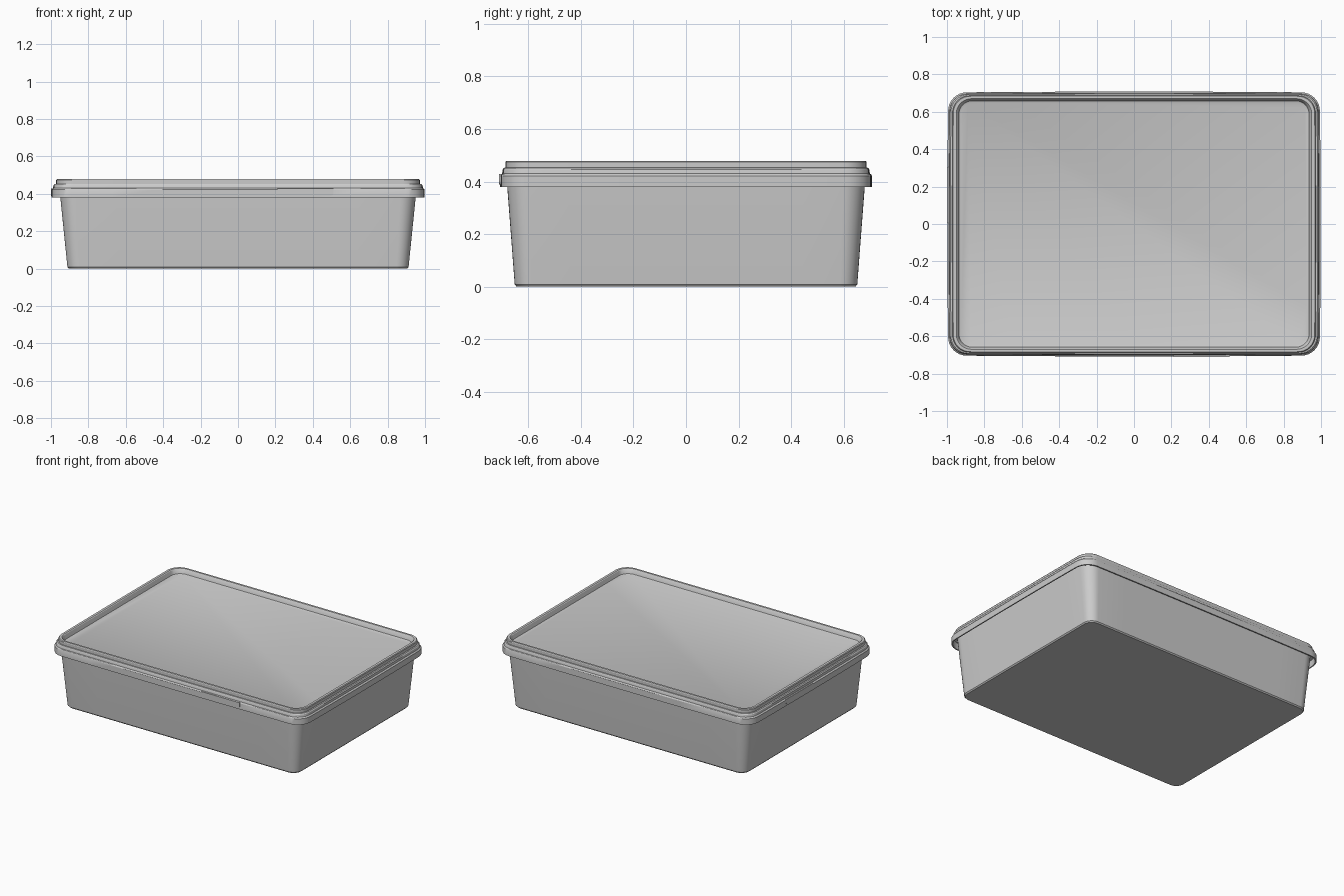
import bpy, bmesh, math

if "Cube" in bpy.data.objects:
    bpy.data.objects.remove(bpy.data.objects["Cube"])

grey = bpy.data.materials.new("light grey plastic")
grey.diffuse_color = (0.6, 0.6, 0.6, 1)
grey.use_nodes = True
grey.node_tree.nodes["Principled BSDF"].inputs["Base Color"].default_value = grey.diffuse_color

def rounded_rect(hx, hy, r, bow=0.0, seg=8, side=8):
    """Outline with rounded corners; bow pushes the middle of each side outward."""
    pts = []
    for k, (sx, sy) in enumerate([(1, 1), (-1, 1), (-1, -1), (1, -1)]):
        for i in range(seg + 1):
            a = math.pi / 2 * (k + i / seg)
            pts.append((sx * (hx - r) + r * math.cos(a), sy * (hy - r) + r * math.sin(a)))
        nx, ny = [(-1, 1), (-1, -1), (1, -1), (1, 1)][k]
        x0, y0 = pts[-1]
        a = math.pi / 2 * (k + 1)
        x1, y1 = nx * (hx - r) + r * math.cos(a), ny * (hy - r) + r * math.sin(a)
        for i in range(1, side):
            t = i / side
            b = bow * 4 * t * (1 - t)
            pts.append((x0 + (x1 - x0) * t + b * math.cos(a), y0 + (y1 - y0) * t + b * math.sin(a)))
    return pts

def finish(name, bm, angle=30):
    bmesh.ops.recalc_face_normals(bm, faces=bm.faces)
    me = bpy.data.meshes.new(name)
    bm.to_mesh(me)
    bm.free()
    me.materials.append(grey)
    ob = bpy.data.objects.new(name, me)
    bpy.context.collection.objects.link(ob)
    bpy.context.view_layer.objects.active = ob
    ob.select_set(True)
    bpy.ops.object.shade_smooth_by_angle(angle=math.radians(angle))
    ob.select_set(False)
    return ob

def loft(name, rings):
    """Skin a stack of outlines (half x, half y, z, radius, bow), capped at both ends."""
    bm = bmesh.new()
    loops = [[bm.verts.new((x, y, z)) for x, y in rounded_rect(hx, hy, r, bow)]
             for hx, hy, z, r, bow in rings]
    for a, b in zip(loops, loops[1:]):
        n = len(a)
        for i in range(n):
            bm.faces.new((a[i], a[(i + 1) % n], b[(i + 1) % n], b[i]))
    bm.faces.new(loops[0])
    bm.faces.new(loops[-1])
    return finish(name, bm)

# Tapered tub
loft("tub", [
    (0.905, 0.645, 0.0, 0.06, 0),
    (0.912, 0.652, 0.008, 0.065, 0),
    (0.952, 0.682, 0.40, 0.085, 0),
    (0.954, 0.683, 0.435, 0.085, 0),
])

# Lid: hollow skirt, two steps, raised rim and sunken panel
loft("lid", [
    (0.950, 0.678, 0.425, 0.085, 0),
    (0.984, 0.694, 0.425, 0.095, 0.003),
    (0.986, 0.696, 0.38, 0.095, 0.004),
    (0.994, 0.704, 0.38, 0.10, 0.004),
    (0.994, 0.704, 0.422, 0.10, 0.004),
    (0.990, 0.701, 0.428, 0.10, 0.003),
    (0.986, 0.697, 0.430, 0.095, 0.003),
    (0.984, 0.695, 0.446, 0.095, 0.003),
    (0.979, 0.692, 0.452, 0.095, 0.002),
    (0.970, 0.686, 0.453, 0.09, 0.002),
    (0.970, 0.686, 0.474, 0.09, 0.002),
    (0.966, 0.683, 0.479, 0.09, 0.002),
    (0.950, 0.670, 0.479, 0.08, 0),
    (0.945, 0.666, 0.475, 0.075, 0),
    (0.936, 0.658, 0.447, 0.07, 0),
    (0.924, 0.648, 0.443, 0.06, 0),
])

# Thin pull tabs on the skirt, rounded at the lower corners
def tab(name, width, loc, turn):
    bm = bmesh.new()
    h, r = 0.04, 0.015
    pts = [(-width / 2, h), (width / 2, h)]
    for cx, a0 in ((width / 2 - r, 0), (-width / 2 + r, -math.pi / 2)):
        pts += [(cx + r * math.cos(a0 - math.pi / 2 * i / 5),
                 r + r * math.sin(a0 - math.pi / 2 * i / 5)) for i in range(6)]
    face = bm.faces.new([bm.verts.new((x, 0, z)) for x, z in pts])
    ext = bmesh.ops.extrude_face_region(bm, geom=[face])
    for v in ext["geom"]:
        if isinstance(v, bmesh.types.BMVert):
            v.co.y += 0.009
    ob = finish(name, bm)
    ob.location = loc
    ob.rotation_euler.z = turn

tab("front_tab", 0.30, (0.36, -0.711, 0.388), 0)
tab("left_tab", 0.30, (-1.0, 0.155, 0.388), -math.pi / 2)
